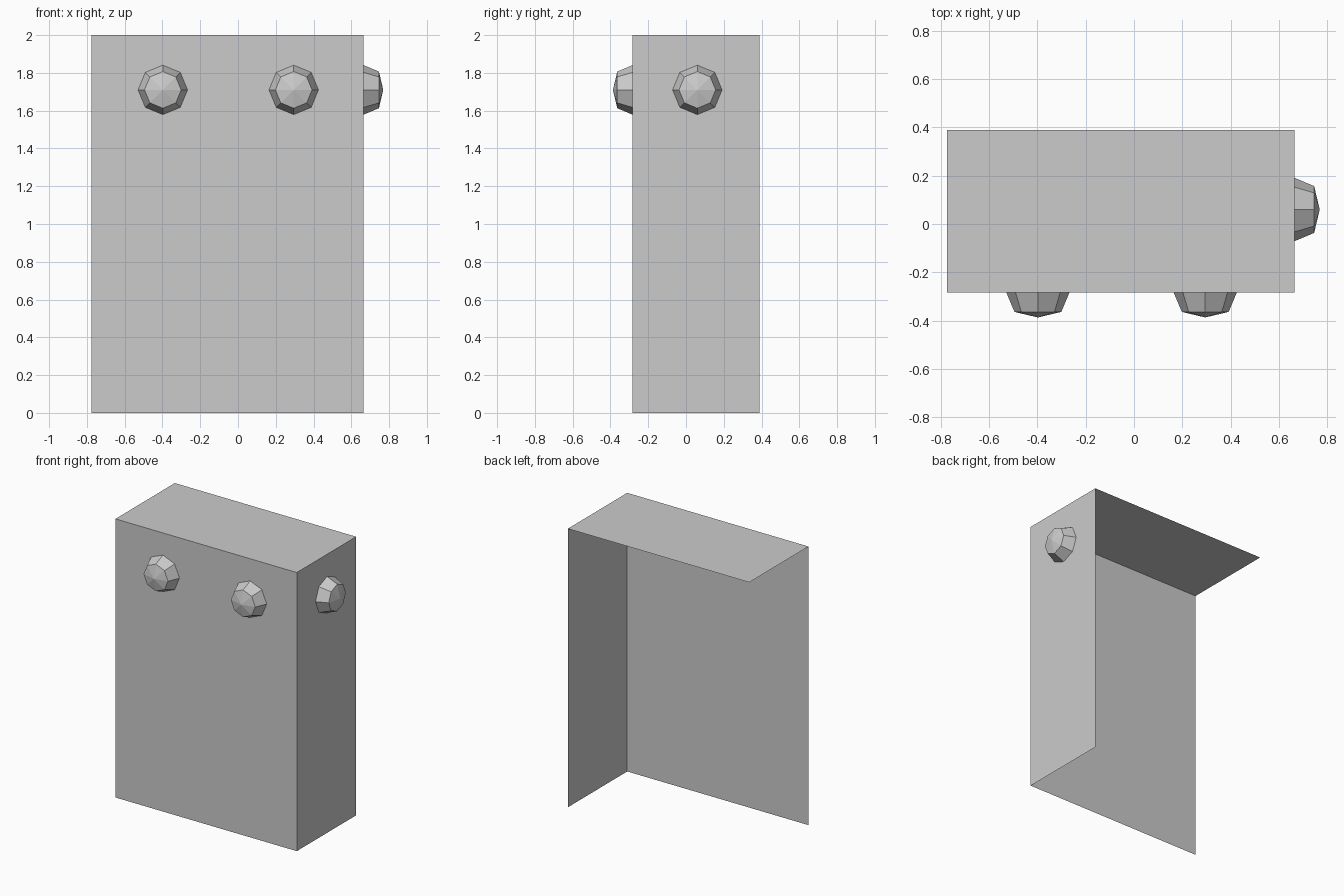
import bpy, bmesh, math
from mathutils import Matrix, Vector

cube = bpy.data.objects.get("Cube")
if cube:
    bpy.data.objects.remove(cube, do_unlink=True)

grey = bpy.data.materials.new("plain grey")
grey.use_nodes = True
colour = (0.6, 0.6, 0.6, 1)
grey.diffuse_color = colour
grey.node_tree.nodes["Principled BSDF"].inputs["Base Color"].default_value = colour

X0, X1 = -0.775, 0.665
Y0, Y1 = -0.283, 0.39
HEIGHT = 2.0
KNOB_Z = 1.71


def add_object(name, bm):
    mesh = bpy.data.meshes.new(name)
    bm.to_mesh(mesh)
    bm.free()
    mesh.materials.append(grey)
    obj = bpy.data.objects.new(name, mesh)
    bpy.context.collection.objects.link(obj)
    return obj


# Open shell: only the front, left side and top of a box
bm = bmesh.new()
size = (X1 - X0, Y1 - Y0, HEIGHT, 1)
centre = ((X0 + X1) / 2, (Y0 + Y1) / 2, HEIGHT / 2)
bmesh.ops.create_cube(bm, size=1, matrix=Matrix.Translation(centre) @ Matrix.Diagonal(size))
bm.normal_update()
kept = (Vector((0, -1, 0)), Vector((1, 0, 0)), Vector((0, 0, 1)))
unwanted = [f for f in bm.faces if not any(f.normal.dot(k) > 0.9 for k in kept)]
bmesh.ops.delete(bm, geom=unwanted, context='FACES')
add_object("shell_panels", bm)


# Faceted eight-sided dome, pointing along its local z
def add_knob(name, location, rotation):
    bm = bmesh.new()
    for r1, r2, z1, z2 in ((0.131, 0.097, 0, 0.081), (0.097, 0, 0.081, 0.104)):
        bmesh.ops.create_cone(bm, cap_ends=False, segments=8, radius1=r1, radius2=r2,
                              depth=z2 - z1, matrix=Matrix.Translation((0, 0, (z1 + z2) / 2)))
    bmesh.ops.remove_doubles(bm, verts=bm.verts, dist=0.0005)
    # Turn every facet outwards
    bm.normal_update()
    inward = [f for f in bm.faces if f.normal.dot(f.calc_center_median()) < 0]
    bmesh.ops.reverse_faces(bm, faces=inward)
    knob = add_object(name, bm)
    knob.location = location
    knob.rotation_euler = rotation


# Two knobs on the front, one on the left side
add_knob("front_knob_right", (-0.398, Y0, KNOB_Z), (math.pi / 2, 0, 0))
add_knob("front_knob_left", (0.295, Y0, KNOB_Z), (math.pi / 2, 0, 0))
add_knob("side_knob", (X1, 0.06, KNOB_Z), (0, math.pi / 2, 0))
